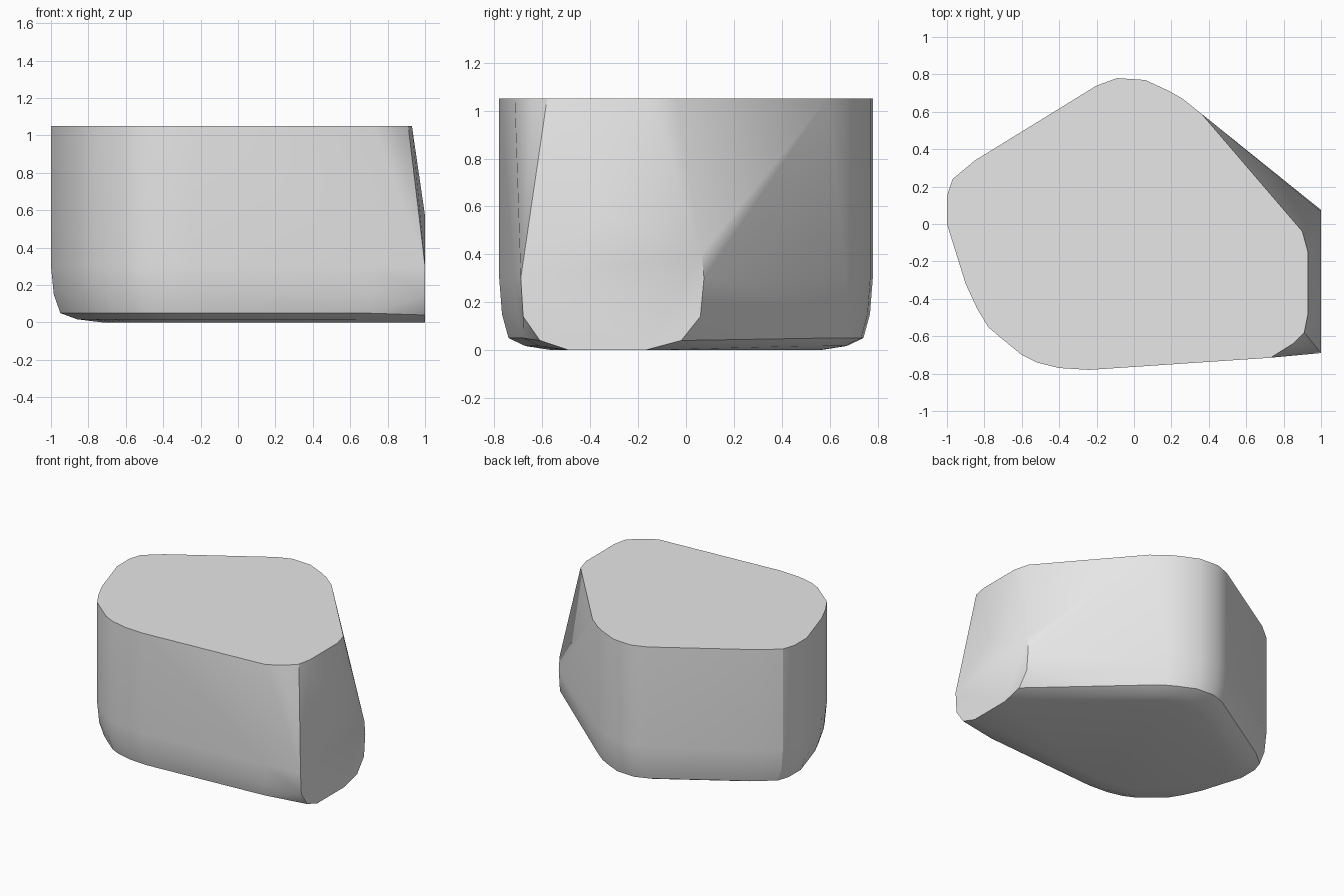
import bpy, bmesh, math

cube = bpy.data.objects.get("Cube")
if cube:
    bpy.data.objects.remove(cube, do_unlink=True)

HEIGHT = 1.05

# Rounded outline of the flat top
outline = [(0.93, -0.15), (0.9, -0.04), (0.36, 0.59), (0.26, 0.67), (0.19, 0.71),
           (0.06, 0.77), (-0.09, 0.78), (-0.2, 0.74), (-0.85, 0.34), (-0.97, 0.24),
           (-1, 0.15), (-1, 0), (-0.9, -0.32), (-0.84, -0.45), (-0.78, -0.55),
           (-0.71, -0.61), (-0.6, -0.7), (-0.52, -0.74), (-0.4, -0.77),
           (-0.24, -0.78), (0.73, -0.715), (0.85, -0.64), (0.91, -0.58), (0.93, -0.48)]

# Height and scale of each ring down the rounded lower edge
rings = [(HEIGHT, 1), (0.3, 1), (0.15, 0.985), (0.05, 0.95), (0.017, 0.86), (0, 0.72)]

# Flat end face on the left side, as y and z
end_face = [(-0.69, 0.3), (-0.68, 0.14), (-0.61, 0.04), (-0.49, 0), (-0.17, 0),
            (-0.02, 0.04), (0.06, 0.14), (0.075, 0.3), (0.065, 0.4), (-0.35, 0.57)]

points = [(x * s, y * s, z) for z, s in rings for x, y in outline]
points += [(1, y, z) for y, z in end_face]

# Wrap the rings and end face in one convex body
bm = bmesh.new()
for p in points:
    bm.verts.new(p)
hull = bmesh.ops.convex_hull(bm, input=bm.verts[:], use_existing_faces=False)
spare = {v for v in hull["geom_interior"] + hull["geom_unused"]
         if isinstance(v, bmesh.types.BMVert)}
bmesh.ops.delete(bm, geom=list(spare), context="VERTS")
bmesh.ops.dissolve_limit(bm, angle_limit=math.radians(0.5),
                         verts=bm.verts[:], edges=bm.edges[:])
bmesh.ops.recalc_face_normals(bm, faces=bm.faces[:])
mesh = bpy.data.meshes.new("block_body")
bm.to_mesh(mesh)
bm.free()

body = bpy.data.objects.new("block_body", mesh)
bpy.context.collection.objects.link(body)

# Plain grey surface
grey = bpy.data.materials.new("light_grey")
grey.use_nodes = True
colour = (0.8, 0.8, 0.8, 1)
grey.diffuse_color = colour
for node in grey.node_tree.nodes:
    if node.type == "BSDF_PRINCIPLED":
        node.inputs["Base Color"].default_value = colour
mesh.materials.append(grey)

# Smooth sides with crisp rims
bpy.ops.object.select_all(action="DESELECT")
body.select_set(True)
bpy.context.view_layer.objects.active = body
bpy.ops.object.shade_smooth_by_angle(angle=math.radians(30))
